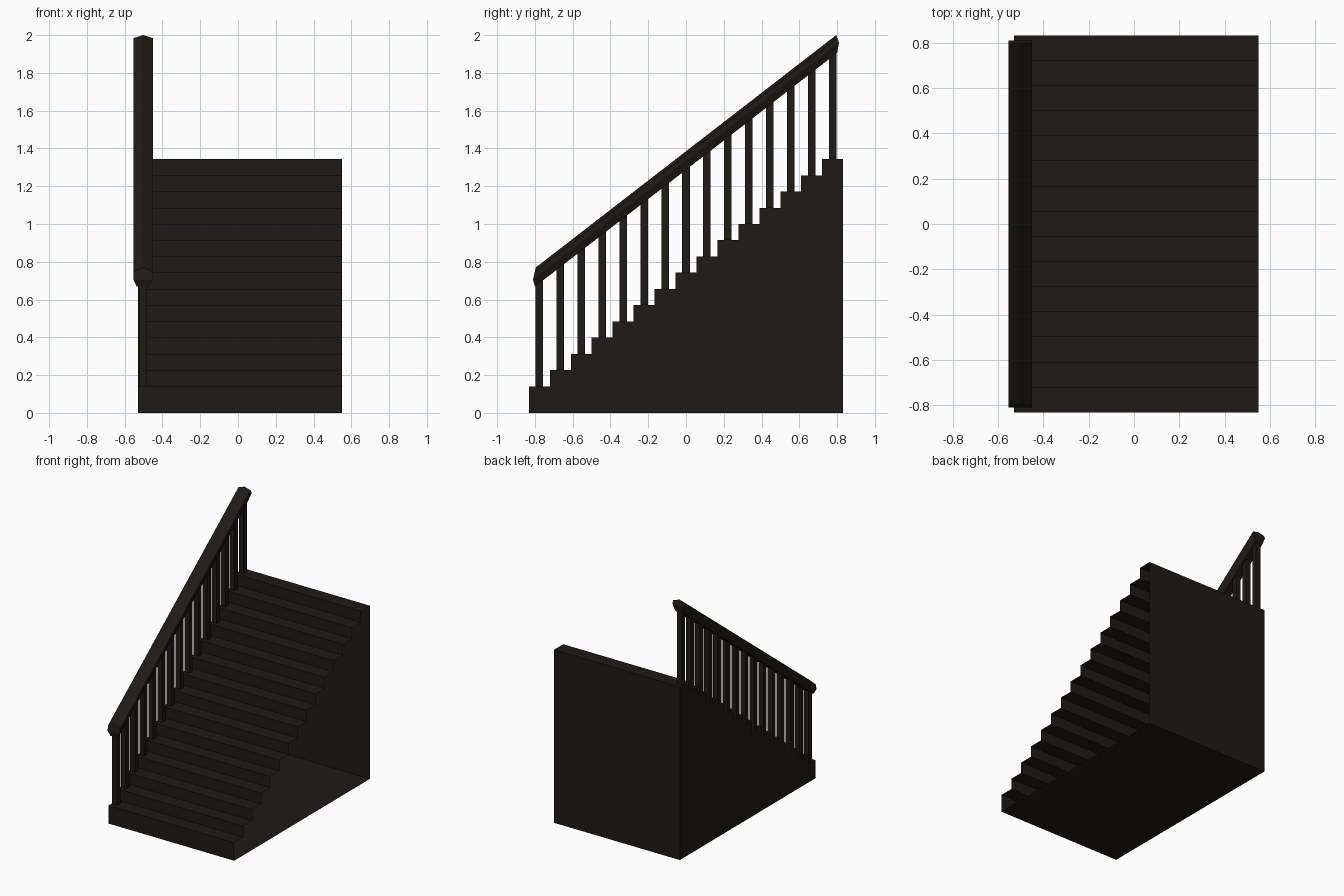
import bpy, bmesh

if "Cube" in bpy.data.objects:
    bpy.data.objects.remove(bpy.data.objects["Cube"])

STEPS = 15
Y0, DEPTH = -0.832, 1.664 / 15
Z0, RISE = 0.14, 0.086
X_LEFT, X_RIGHT = -0.53, 0.55
RAIL_X = -0.502

wood = bpy.data.materials.new("dark_wood")
wood.diffuse_color = (0.013, 0.010, 0.007, 1)
wood.use_nodes = True
wood.node_tree.nodes["Principled BSDF"].inputs["Base Color"].default_value = wood.diffuse_color


def finish(bm, name):
    bmesh.ops.recalc_face_normals(bm, faces=bm.faces)
    mesh = bpy.data.meshes.new(name)
    bm.to_mesh(mesh)
    bm.free()
    mesh.materials.append(wood)
    obj = bpy.data.objects.new(name, mesh)
    bpy.context.collection.objects.link(obj)
    return obj


# Staircase shell: stepped profile swept across, closed on the left, open on the right
profile = [(Y0, 0)]
for i in range(STEPS):
    z = Z0 + RISE * i
    profile += [(Y0 + DEPTH * i, z), (Y0 + DEPTH * (i + 1), z)]
profile.append((Y0 + DEPTH * STEPS, 0))

bm = bmesh.new()
left = [bm.verts.new((X_LEFT, y, z)) for y, z in profile]
right = [bm.verts.new((X_RIGHT, y, z)) for y, z in profile]
n = len(profile)
for i in range(n):
    j = (i + 1) % n
    bm.faces.new((left[i], left[j], right[j], right[i]))
bm.faces.new(left[::-1])
finish(bm, "staircase")

# Balusters: one square post per step, running up into the rail
for i in range(STEPS):
    bm = bmesh.new()
    bmesh.ops.create_cube(bm, size=1)
    bmesh.ops.scale(bm, vec=(0.042, 0.04, 0.59), verts=bm.verts)
    bmesh.ops.translate(bm, verts=bm.verts, vec=(
        RAIL_X, Y0 + DEPTH * (i + 0.5), Z0 + RISE * i + 0.295))
    finish(bm, f"baluster_{i + 1:02d}")

# Handrail: faceted section (x, drop from ridge, end overhang low / high)
half = [(0.0, 0.0, 0.795, 0.795), (0.052, -0.02, 0.80, 0.80),
        (0.052, -0.052, 0.81, 0.81), (0.034, -0.098, 0.80, 0.80)]
section = half + [(-x, d, a, b) for x, d, a, b in half[:0:-1]]
SLOPE, MID = 1.23 / 1.59, 1.385

bm = bmesh.new()
low = [bm.verts.new((RAIL_X + x, -a, MID + d - SLOPE * a)) for x, d, a, b in section]
high = [bm.verts.new((RAIL_X + x, b, MID + d + SLOPE * b)) for x, d, a, b in section]
n = len(section)
for i in range(n):
    j = (i + 1) % n
    bm.faces.new((low[i], low[j], high[j], high[i]))
# Slightly bulged end caps
for ring, y in ((low, -0.81), (high, 0.81)):
    tip = bm.verts.new((RAIL_X, y, MID - 0.052 + SLOPE * y))
    for i in range(n):
        bm.faces.new((ring[i], ring[(i + 1) % n], tip))
finish(bm, "handrail")
